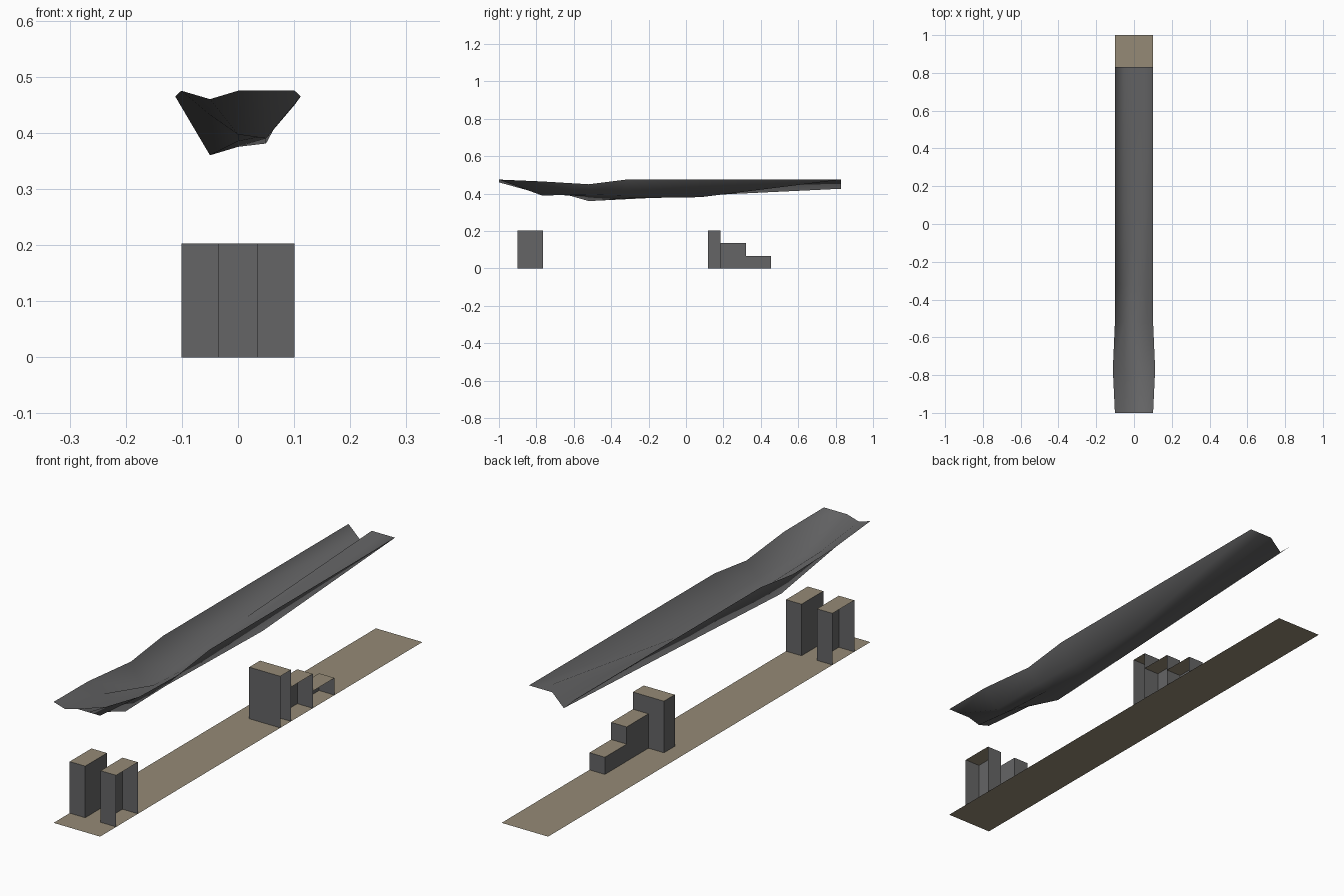
import bpy, bmesh

if "Cube" in bpy.data.objects:
    bpy.data.objects.remove(bpy.data.objects["Cube"])


def material(name, rgb):
    m = bpy.data.materials.new(name)
    m.diffuse_color = (*rgb, 1)
    m.use_nodes = True
    m.node_tree.nodes["Principled BSDF"].inputs["Base Color"].default_value = m.diffuse_color
    return m


stone = material("dark grey stone", (0.13, 0.13, 0.133))
sand = material("sandy beige", (0.30, 0.255, 0.18))


def finish(name, bm, mats):
    me = bpy.data.meshes.new(name)
    bm.to_mesh(me)
    bm.free()
    for m in mats:
        me.materials.append(m)
    ob = bpy.data.objects.new(name, me)
    bpy.context.collection.objects.link(ob)
    return ob


EDGE = 0.101   # half width of the corridor
CELL = 0.0675  # block grid size


# Floor: one flat strip
bm = bmesh.new()
bm.faces.new([bm.verts.new(p) for p in
              ((-EDGE, -1, 0), (EDGE, -1, 0), (EDGE, 1, 0), (-EDGE, 1, 0))])
finish("floor", bm, [sand])


# Blocks: beige top, grey walls, left open where they meet the corridor edge
def block(name, x0, x1, y0, y1, levels, front=True):
    bm = bmesh.new()
    h = levels * CELL
    corners = [(x0, y0), (x1, y0), (x1, y1), (x0, y1)]
    low = [bm.verts.new((x, y, 0)) for x, y in corners]
    top = [bm.verts.new((x, y, h)) for x, y in corners]
    bm.faces.new(top)
    walls = (front, x1 < EDGE - 0.01, True, x0 > -EDGE + 0.01)
    for i, wanted in enumerate(walls):
        if wanted:
            j = (i + 1) % 4
            f = bm.faces.new((low[i], low[j], top[j], top[i]))
            f.material_index = 1
    finish(name, bm, [sand, stone])


inner = CELL / 2
block("left_pillar", -EDGE, -inner, -0.9, -0.765, 3)
block("right_pillar", inner, EDGE, -0.9, -0.765, 3)
block("stair_top_block", -inner, EDGE, 0.118, 0.185, 3)
block("stair_middle_step", inner, EDGE, 0.185, 0.32, 2, front=False)
block("stair_low_step", inner, EDGE, 0.32, 0.455, 1, front=False)

# Ceiling: sagging sheet, each row is y, half width, heights from left to right
rows = [
    (-1.00, 0.101, (0.475, 0.460, 0.475, 0.475, 0.475)),
    (-0.77, 0.112, (0.465, 0.432, 0.397, 0.390, 0.465)),
    (-0.52, 0.101, (0.450, 0.360, 0.385, 0.395, 0.450)),
    (-0.32, 0.101, (0.475, 0.370, 0.375, 0.390, 0.475)),
    (0.08, 0.101, (0.475, 0.390, 0.400, 0.381, 0.475)),
    (0.83, 0.101, (0.475, 0.426, 0.475, 0.475, 0.475)),
]
bm = bmesh.new()
grid = []
for y, w, heights in rows:
    xs = (-w, -0.05, 0, 0.05, w)
    grid.append([bm.verts.new((x, y, z)) for x, z in zip(xs, heights)])
for a, b in zip(grid, grid[1:]):
    for i in range(4):
        f = bm.faces.new((a[i], b[i], b[i + 1], a[i + 1]))
        f.smooth = True
finish("ceiling", bm, [stone])
